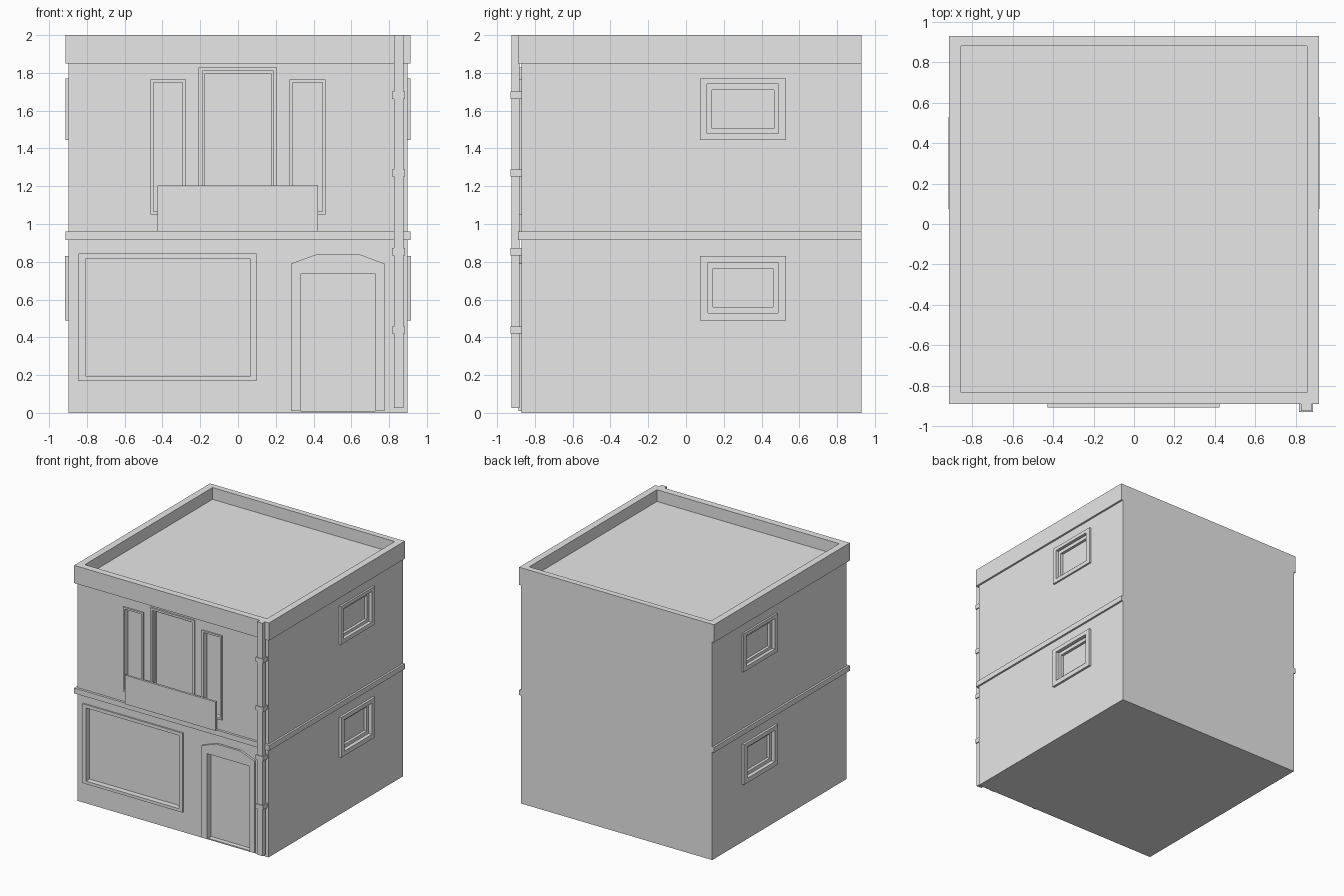
import bpy, bmesh
from mathutils import Vector

if "Cube" in bpy.data.objects:
    bpy.data.objects.remove(bpy.data.objects["Cube"])

# One plain grey for the whole building
grey = bpy.data.materials.new("plain_grey")
grey.use_nodes = True
GREY = (0.8, 0.8, 0.8, 1)
grey.diffuse_color = GREY
grey.node_tree.nodes["Principled BSDF"].inputs["Base Color"].default_value = GREY

WX, FRONT, BACK = 0.8975, -0.87, 0.93    # wall planes
TRIM_X, TRIM_Y = 0.914, -0.89            # outer edge of band and parapet


# Planes to draw on: (u, v, distance outward) to world
def on_front(u, v, d):
    return Vector((u, FRONT - d, v))


def on_left(u, v, d):
    return Vector((WX + d, u, v))


def on_right(u, v, d):
    return Vector((-WX - d, u, v))


def on_ground(u, v, d):
    return Vector((u, v, d))


def rect(u0, u1, v0, v1):
    return [(u0, v0), (u1, v0), (u1, v1), (u0, v1)]


def extrude(bm, faces, offset):
    res = bmesh.ops.extrude_face_region(bm, geom=faces, use_keep_orig=True)
    verts = [g for g in res["geom"] if isinstance(g, bmesh.types.BMVert)]
    bmesh.ops.translate(bm, verts=verts, vec=offset)


def finish(name, bm):
    bmesh.ops.recalc_face_normals(bm, faces=bm.faces)
    mesh = bpy.data.meshes.new(name)
    bm.to_mesh(mesh)
    bm.free()
    mesh.materials.append(grey)
    ob = bpy.data.objects.new(name, mesh)
    bpy.context.collection.objects.link(ob)
    return ob


def add_prism(bm, plane, outline, d0, d1):
    face = bm.faces.new([bm.verts.new(plane(u, v, d0)) for u, v in outline])
    extrude(bm, [face], plane(0, 0, d1) - plane(0, 0, d0))


def prism(name, plane, outline, d0, d1):
    bm = bmesh.new()
    add_prism(bm, plane, outline, d0, d1)
    return finish(name, bm)


def frame(name, plane, outer, inner, d0, d1):
    bm = bmesh.new()
    a = [bm.verts.new(plane(u, v, d0)) for u, v in rect(*outer)]
    b = [bm.verts.new(plane(u, v, d0)) for u, v in rect(*inner)]
    faces = [bm.faces.new((a[i], a[(i + 1) % 4], b[(i + 1) % 4], b[i]))
             for i in range(4)]
    extrude(bm, faces, plane(0, 0, d1) - plane(0, 0, d0))
    return finish(name, bm)


# Walls
walls = prism("walls", on_ground, rect(-WX, WX, FRONT, BACK), 0, 1.85)
cuts = bmesh.new()


def opening(plane, r, depth):
    add_prism(cuts, plane, rect(*r), -depth, 0.05)


# Front windows: outer and inner edge of each frame
front_windows = {
    "shop_window": ((-0.845, 0.097, 0.17, 0.843), (-0.808, 0.065, 0.195, 0.815)),
    "upper_window_right": ((-0.463, -0.275, 1.05, 1.765), (-0.447, -0.293, 1.065, 1.75)),
    "upper_window_left": ((0.272, 0.462, 1.05, 1.765), (0.292, 0.447, 1.065, 1.75)),
    "balcony_door": ((-0.208, 0.207, 0.96, 1.828), (-0.188, 0.187, 0.975, 1.81)),
}
for name, (outer, inner) in front_windows.items():
    frame(name + "_frame", on_front, outer, inner, 0, 0.012)
    opening(on_front, inner, 0.035)
frame("balcony_door_sash", on_front, (-0.188, 0.187, 0.975, 1.81),
      (-0.178, 0.177, 0.99, 1.793), -0.035, -0.015)

# Entrance with a clipped arch surround
D0, D1, DTOP = 0.33, 0.727, 0.735
prism("entrance_surround", on_front,
      [(0.28, 0.01), (D0, 0.01), (D0, DTOP), (D1, DTOP), (D1, 0.01), (0.775, 0.01),
       (0.775, 0.79), (0.642, 0.84), (0.417, 0.84), (0.28, 0.79)], 0, 0.017)
opening(on_front, (D0, D1, 0.01, DTOP), 0.04)

# Side windows, the same on both sides
side_windows = {
    "upper": ((0.075, 0.53, 1.445, 1.77), (0.11, 0.49, 1.48, 1.74),
              (0.138, 0.466, 1.505, 1.71), 0.015),
    "lower": ((0.075, 0.53, 0.49, 0.83), (0.117, 0.487, 0.53, 0.795),
              (0.143, 0.46, 0.56, 0.765), 0.019),
}
for side, plane in (("left", on_left), ("right", on_right)):
    for level, (outer, mid, inner, out) in side_windows.items():
        name = f"{level}_side_window_{side}"
        frame(name + "_frame", plane, outer, mid, 0, out)
        frame(name + "_sash", plane, mid, inner, -0.035, -0.012)
        opening(plane, mid, 0.035)

# Cut the openings into the walls
cutter = finish("opening_cutter", cuts)
cutter.hide_render = True
mod = walls.modifiers.new("openings", "BOOLEAN")
mod.operation = "DIFFERENCE"
mod.solver = "EXACT"
mod.object = cutter
bpy.context.view_layer.objects.active = walls
bpy.ops.object.modifier_apply(modifier=mod.name)
bpy.data.objects.remove(cutter)

# Parapet and sunken roof
roof = (-0.855, 0.855, -0.832, 0.88)
frame("parapet", on_ground, (-TRIM_X, TRIM_X, TRIM_Y, BACK), roof, 1.85, 2)
prism("roof", on_ground, rect(*roof), 1.85, 1.9)

# Floor band around the front and sides
prism("floor_band", on_ground,
      [(-TRIM_X, BACK), (-TRIM_X, TRIM_Y), (TRIM_X, TRIM_Y), (TRIM_X, BACK),
       (WX, BACK), (WX, FRONT), (-WX, FRONT), (-WX, BACK)], 0.915, 0.96)

# Balcony panel
prism("balcony_panel", on_front, rect(-0.427, 0.423, 0.96, 1.205), 0.018, 0.036)

# Drainpipe with brackets
prism("drainpipe", on_front, rect(0.826, 0.876, 0.025, 2), 0.012, 0.054)
for i, z in enumerate((0.438, 0.853, 1.27, 1.682)):
    prism(f"pipe_bracket_{i + 1}", on_front,
          rect(0.816, 0.885, z - 0.019, z + 0.019), 0, 0.06)
